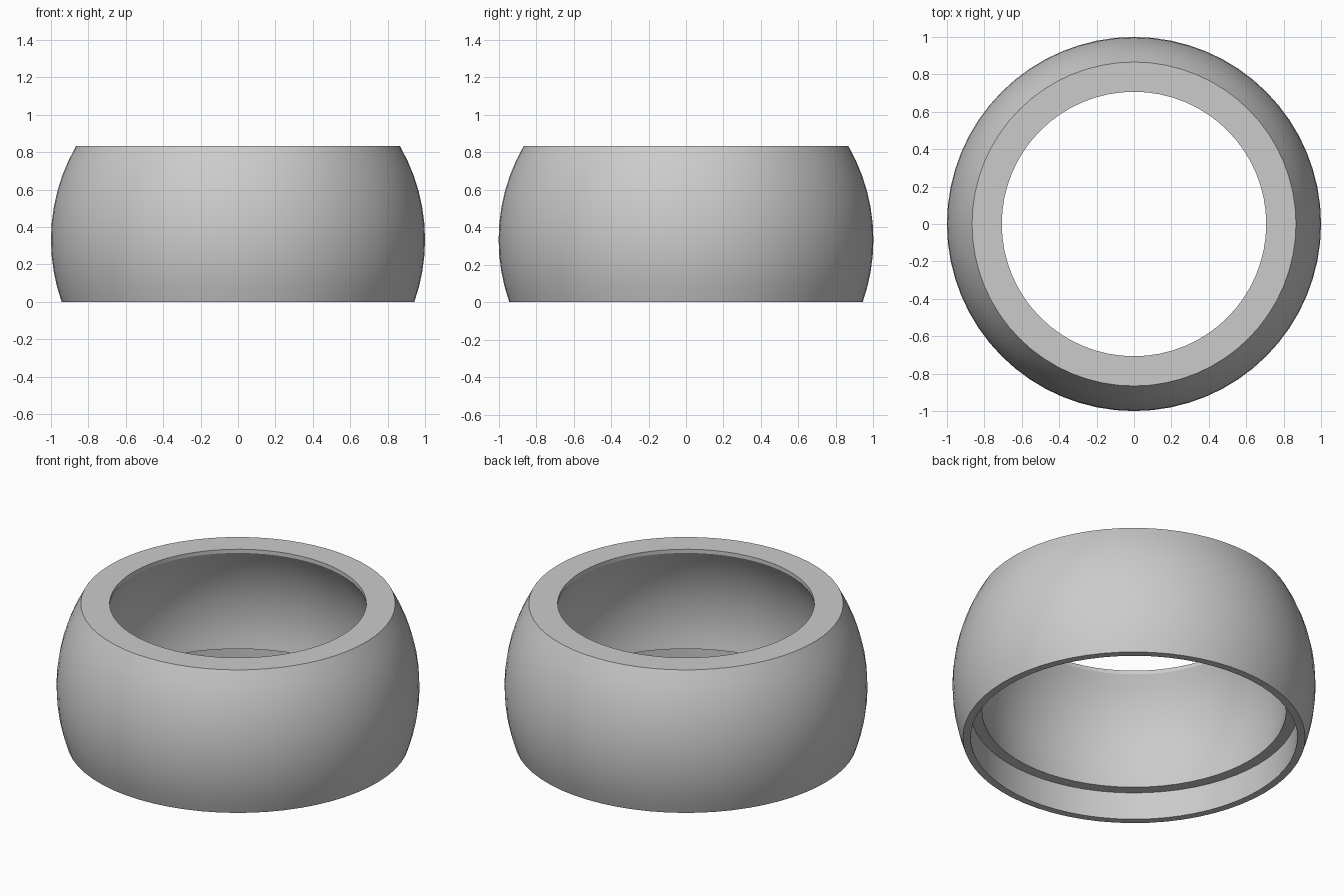
import bpy
import bmesh
from math import asin, cos, sin, pi, radians

SEGMENTS = 64
HEIGHT = 0.833
CENTRE_Z = 0.333      # height of the widest point
OUTER_R = 1.0
INNER_R = 0.853
HOLE_R = 0.707        # opening in the top
RECESS_R = 0.9        # stepped seat in the underside
RECESS_Z = 0.167


def arc(radius, start, end, steps):
    """Points (r, z) on a circle around the centre height."""
    angles = [start + (end - start) * i / steps for i in range(steps + 1)]
    return [(radius * cos(a), CENTRE_Z + radius * sin(a)) for a in angles]


def lathe(name, profile, material):
    """Revolve a closed (r, z) profile around the z axis."""
    bm = bmesh.new()
    verts = [bm.verts.new((r, 0, z)) for r, z in profile]
    edges = [bm.edges.new((v, verts[(i + 1) % len(verts)]))
             for i, v in enumerate(verts)]
    bmesh.ops.spin(bm, geom=verts + edges, cent=(0, 0, 0), axis=(0, 0, 1),
                   angle=2 * pi, steps=SEGMENTS, use_merge=False)
    bmesh.ops.remove_doubles(bm, verts=bm.verts[:], dist=0.0001)
    bmesh.ops.recalc_face_normals(bm, faces=bm.faces[:])
    mesh = bpy.data.meshes.new(name)
    bm.to_mesh(mesh)
    bm.free()
    mesh.materials.append(material)
    obj = bpy.data.objects.new(name, mesh)
    bpy.context.collection.objects.link(obj)
    bpy.ops.object.select_all(action='DESELECT')
    obj.select_set(True)
    bpy.context.view_layer.objects.active = obj
    bpy.ops.object.shade_smooth_by_angle(angle=radians(20))
    return obj


cube = bpy.data.objects.get("Cube")
if cube:
    bpy.data.objects.remove(cube, do_unlink=True)

# Plain grey material
grey = bpy.data.materials.new("plain_grey")
grey.use_nodes = True
colour = (0.6, 0.6, 0.6, 1)
grey.diffuse_color = colour
grey.node_tree.nodes["Principled BSDF"].inputs["Base Color"].default_value = colour

# Outer wall, from the bottom rim up over the widest point to the top rim
bottom = asin(-CENTRE_Z / OUTER_R)
top = asin((HEIGHT - CENTRE_Z) / OUTER_R)
outer = arc(OUTER_R, bottom, 0, 4) + arc(OUTER_R, 0, top, 6)[1:]

# Inner wall, from under the short upright lip down to the recess ledge
lip = pi / 2 - asin(HOLE_R / INNER_R)
ledge = asin((RECESS_Z - CENTRE_Z) / INNER_R)
inner = arc(INNER_R, lip, 0, 7) + arc(INNER_R, 0, ledge, 3)[1:]

# Hollow ring with flat top rim, lip and stepped underside
profile = outer + [(HOLE_R, HEIGHT)] + inner + [(RECESS_R, RECESS_Z), (RECESS_R, 0)]
lathe("hollow_ring", profile, grey)
